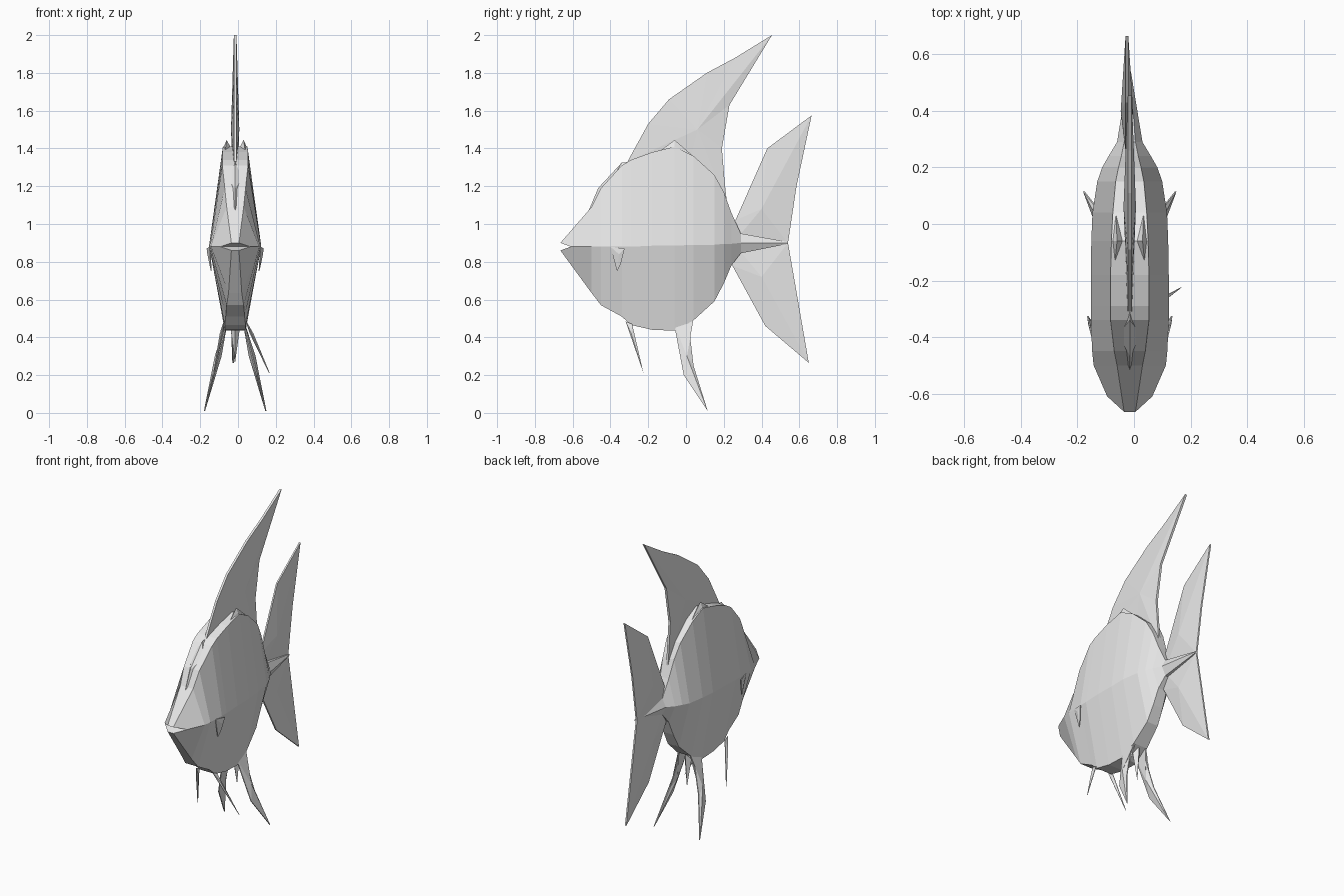
import bpy, bmesh

CX = -0.015  # centre plane of the fish
mat = bpy.data.materials.new("pale grey")
mat.diffuse_color = (0.8, 0.8, 0.8, 1)


def make(name, verts, faces):
    me = bpy.data.meshes.new(name)
    me.from_pydata(verts, [], faces)
    bm = bmesh.new()
    bm.from_mesh(me)
    bmesh.ops.recalc_face_normals(bm, faces=bm.faces)
    bm.to_mesh(me)
    bm.free()
    me.materials.append(mat)
    ob = bpy.data.objects.new(name, me)
    bpy.context.collection.objects.link(ob)
    return ob


def lens_fin(name, outline, hub, thick, rim=0.0, lean=lambda y, z: CX):
    """Fin from a (y, z) outline, swelling to half-thickness `thick` at its hub."""
    n = len(outline)
    verts = []
    for s in (-1, 1):
        verts += [(lean(y, z) + s * rim, y, z) for y, z in outline]
        verts.append((lean(*hub) + s * thick, *hub))
    faces = []
    for i in range(n):
        j = (i + 1) % n
        faces += [(i, j, n), (n + 1 + i, n + 1 + j, 2 * n + 1),
                  (i, j, n + 1 + j, n + 1 + i)]
    return make(name, verts, faces)


# Body: six-sided rings (y, top z, top half width, mid z, mid half width, bottom z, bottom half width)
rings = [
    (-0.50, 1.09, 0.045, 0.88, 0.128, 0.635, 0.035),
    (-0.45, 1.19, 0.055, 0.88, 0.133, 0.57, 0.045),
    (-0.34, 1.31, 0.068, 0.88, 0.138, 0.51, 0.05),
    (-0.29, 1.34, 0.068, 0.88, 0.138, 0.465, 0.055),
    (-0.18, 1.38, 0.068, 0.885, 0.138, 0.44, 0.055),
    (-0.06, 1.41, 0.065, 0.885, 0.136, 0.435, 0.055),
    (0.04, 1.36, 0.06, 0.89, 0.132, 0.49, 0.05),
    (0.15, 1.26, 0.05, 0.89, 0.115, 0.59, 0.04),
    (0.20, 1.17, 0.04, 0.895, 0.098, 0.685, 0.035),
    (0.24, 1.06, 0.03, 0.895, 0.075, 0.78, 0.03),
    (0.29, 0.95, 0.02, 0.90, 0.045, 0.845, 0.02),
    (0.54, 0.905, 0.002, 0.90, 0.004, 0.895, 0.002),
]
# Mouth ring, with the corners set back from the lips
body = [(0.02, -0.665, 0.90), (0.08, -0.61, 0.88), (0.02, -0.665, 0.86),
        (-0.02, -0.665, 0.86), (-0.08, -0.61, 0.88), (-0.02, -0.665, 0.90)]
for y, tz, tw, mz, mw, bz, bw in rings:
    body += [(tw, y, tz), (mw, y, mz), (bw, y, bz), (-bw, y, bz), (-mw, y, mz), (-tw, y, tz)]
faces = [(r * 6 + i, r * 6 + (i + 1) % 6, r * 6 + 6 + (i + 1) % 6, r * 6 + 6 + i)
         for r in range(len(rings)) for i in range(6)]
last = len(rings) * 6
faces.append(tuple(range(last, last + 6)))
body.append((0, -0.61, 0.88))  # inside of the mouth
faces += [(i, (i + 1) % 6, len(body) - 1) for i in range(6)]
make("body", [(x + CX, y, z) for x, y, z in body], faces)

# Shoulder ridges either side of the dorsal fin
for side in (-1, 1):
    pts = [(0.055, -0.16, 1.37), (0.045, -0.06, 1.445), (0.05, 0.06, 1.34),
           (0.068, -0.06, 1.39), (0.01, -0.06, 1.38)]
    make("shoulder_ridge", [(CX + side * x, y, z) for x, y, z in pts],
         [(0, 1, 3), (1, 2, 3), (0, 1, 4), (1, 2, 4), (0, 3, 2, 4)])

# Forehead crest in front of the dorsal fin
lens_fin("forehead_crest", [(-0.52, 1.06), (-0.465, 1.19), (-0.34, 1.325), (-0.28, 1.33),
                            (-0.36, 1.2)], (-0.39, 1.24), 0.04)

# Dorsal fin, swept back
lens_fin("dorsal_fin", [(-0.31, 1.33), (-0.2, 1.53), (-0.09, 1.66), (0.11, 1.8), (0.26, 1.88),
                        (0.455, 2.0), (0.23, 1.63), (0.19, 1.4), (0.205, 1.22), (0.22, 1.08),
                        (0.0, 1.25)], (0.06, 1.5), 0.022, 0.007)

# Tail fin, two lobes sharing the tail root
tail = lambda y, z: CX - 0.01
lens_fin("upper_tail_lobe", [(0.25, 0.9), (0.262, 1.02), (0.43, 1.4), (0.665, 1.575),
                             (0.585, 1.2), (0.54, 0.9)], (0.40, 1.08), 0.022, 0.005, tail)
lens_fin("lower_tail_lobe", [(0.25, 0.9), (0.245, 0.78), (0.42, 0.46), (0.65, 0.265),
                             (0.54, 0.9)], (0.40, 0.72), 0.022, 0.005, tail)

for side in (-1, 1):
    # Pelvic fins, splayed outwards towards the tip
    lens_fin("pelvic_fin", [(-0.065, 0.48), (-0.012, 0.2), (0.115, 0.01), (0.04, 0.25),
                            (0.02, 0.42), (0.04, 0.5)], (0.005, 0.3), 0.018, 0.003,
             lambda y, z: CX + side * (0.165 - 0.25 * z))
    # Feelers under the throat
    reach = 0.45 if side > 0 else 0.2
    lens_fin("feeler", [(-0.32, 0.485), (-0.225, 0.21), (-0.285, 0.47)], (-0.29, 0.42), 0.01, 0.002,
             lambda y, z: CX + side * (0.06 + reach * (0.48 - z)))
    # Pectoral fins, opening away from the flank
    lens_fin("pectoral_fin", [(-0.40, 0.88), (-0.325, 0.87), (-0.345, 0.79), (-0.365, 0.75)],
             (-0.355, 0.84), 0.008, 0.002,
             lambda y, z: CX + side * (0.134 + 0.22 * (y + 0.40) - 0.12 * (0.88 - z)))

# Small fin on the belly
lens_fin("belly_fin", [(-0.03, 0.47), (0.012, 0.27), (0.03, 0.49)], (0.0, 0.45), 0.025)
